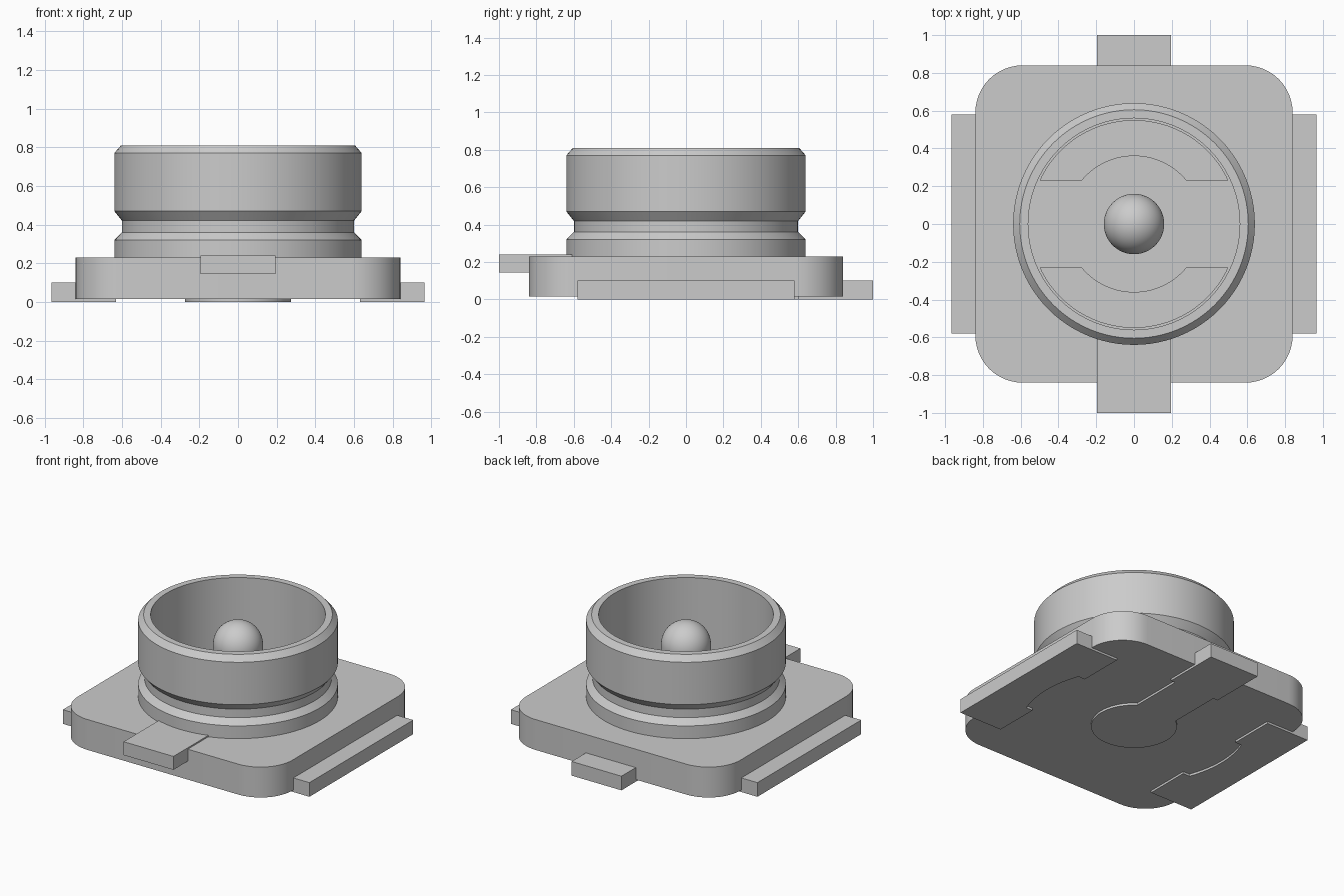
import bpy, bmesh
from math import sin, cos, pi, asin, acos, radians

cube = bpy.data.objects.get("Cube")
if cube:
    bpy.data.objects.remove(cube, do_unlink=True)

grey = bpy.data.materials.new("plain grey")
grey.use_nodes = True
colour = (0.6, 0.6, 0.6, 1)
grey.diffuse_color = colour
grey.node_tree.nodes["Principled BSDF"].inputs["Base Color"].default_value = colour


def finish(name, bm):
    bmesh.ops.recalc_face_normals(bm, faces=bm.faces)
    mesh = bpy.data.meshes.new(name)
    bm.to_mesh(mesh)
    bm.free()
    mesh.materials.append(grey)
    obj = bpy.data.objects.new(name, mesh)
    bpy.context.collection.objects.link(obj)
    bpy.ops.object.select_all(action="DESELECT")
    obj.select_set(True)
    bpy.context.view_layer.objects.active = obj
    bpy.ops.object.shade_smooth_by_angle(angle=radians(25))
    return obj


def prism(name, outline, low, high):
    bm = bmesh.new()
    face = bm.faces.new([bm.verts.new((x, y, low)) for x, y in outline])
    made = bmesh.ops.extrude_face_region(bm, geom=[face])["geom"]
    top = [v for v in made if isinstance(v, bmesh.types.BMVert)]
    bmesh.ops.translate(bm, verts=top, vec=(0, 0, high - low))
    return finish(name, bm)


def revolve(name, profile, steps=96):
    bm = bmesh.new()
    verts = [bm.verts.new((r, 0, z)) for r, z in profile]
    edges = [bm.edges.new(pair) for pair in zip(verts, verts[1:])]
    bmesh.ops.spin(bm, geom=verts + edges, cent=(0, 0, 0), axis=(0, 0, 1),
                   angle=2 * pi, steps=steps, use_duplicate=False)
    bmesh.ops.remove_doubles(bm, verts=bm.verts, dist=0.0005)
    return finish(name, bm)


def arc(radius, start, end, steps=32, cx=0, cy=0):
    angles = [start + (end - start) * i / steps for i in range(steps + 1)]
    return [(cx + radius * cos(a), cy + radius * sin(a)) for a in angles]


def box(x0, x1, y0, y1):
    return [(x0, y0), (x1, y0), (x1, y1), (x0, y1)]


# Square insulating base with rounded corners
half, corner = 0.84, 0.25
inset = half - corner
outline = []
for i, (sx, sy) in enumerate([(1, 1), (-1, 1), (-1, -1), (1, -1)]):
    outline += arc(corner, i * pi / 2, (i + 1) * pi / 2, 12, sx * inset, sy * inset)
prism("base", outline, 0.015, 0.23)

# Grooved barrel with an open bore
revolve("barrel", [(0.56, 0.2), (0.64, 0.2), (0.64, 0.32), (0.6, 0.36),
                   (0.6, 0.42), (0.64, 0.47), (0.64, 0.77), (0.605, 0.81),
                   (0.56, 0.81), (0.56, 0.2)])

# Domed centre pin
pin_r, pin_z = 0.16, 0.6
dome = [(x, pin_z + z) for x, z in arc(pin_r, 0, pi / 2, 16)]
revolve("centre_pin", [(0, 0.2), (pin_r, 0.2)] + dome, 48)

# Ground plates on the bore floor
outer, inner, chord = 0.55, 0.36, 0.23
a, b = asin(chord / outer), asin(chord / inner)
for name, turn in (("back_floor_plate", 0), ("front_floor_plate", pi)):
    shape = arc(outer, turn + a, turn + pi - a, 48)
    shape += arc(inner, turn + pi - b, turn + b, 32)
    prism(name, shape, 0.2, 0.24)

# Front tongue joined to the barrel
prism("front_tongue", box(-0.195, 0.195, -1, -0.6), 0.145, 0.24)

# Side solder pads with a curved inner edge
sweep = asin(0.26 / 0.73)
for name, side in (("left_pad", 1), ("right_pad", -1)):
    shape = [(0.965, -0.58), (0.965, 0.58), (0.63, 0.58), (0.63, 0.26)]
    shape += arc(0.73, sweep, -sweep, 16) + [(0.63, -0.26), (0.63, -0.58)]
    prism(name, [(side * x, y) for x, y in shape], 0, 0.1)

# Signal pad: round centre, narrow neck and back tab
neck, disc = 0.16, 0.275
start = acos(neck / disc)
shape = arc(disc, pi - start, 2 * pi + start, 48)
shape += [(neck, 0.6), (0.195, 0.6), (0.195, 1), (-0.195, 1), (-0.195, 0.6), (-neck, 0.6)]
prism("signal_pad", shape, 0, 0.1)
